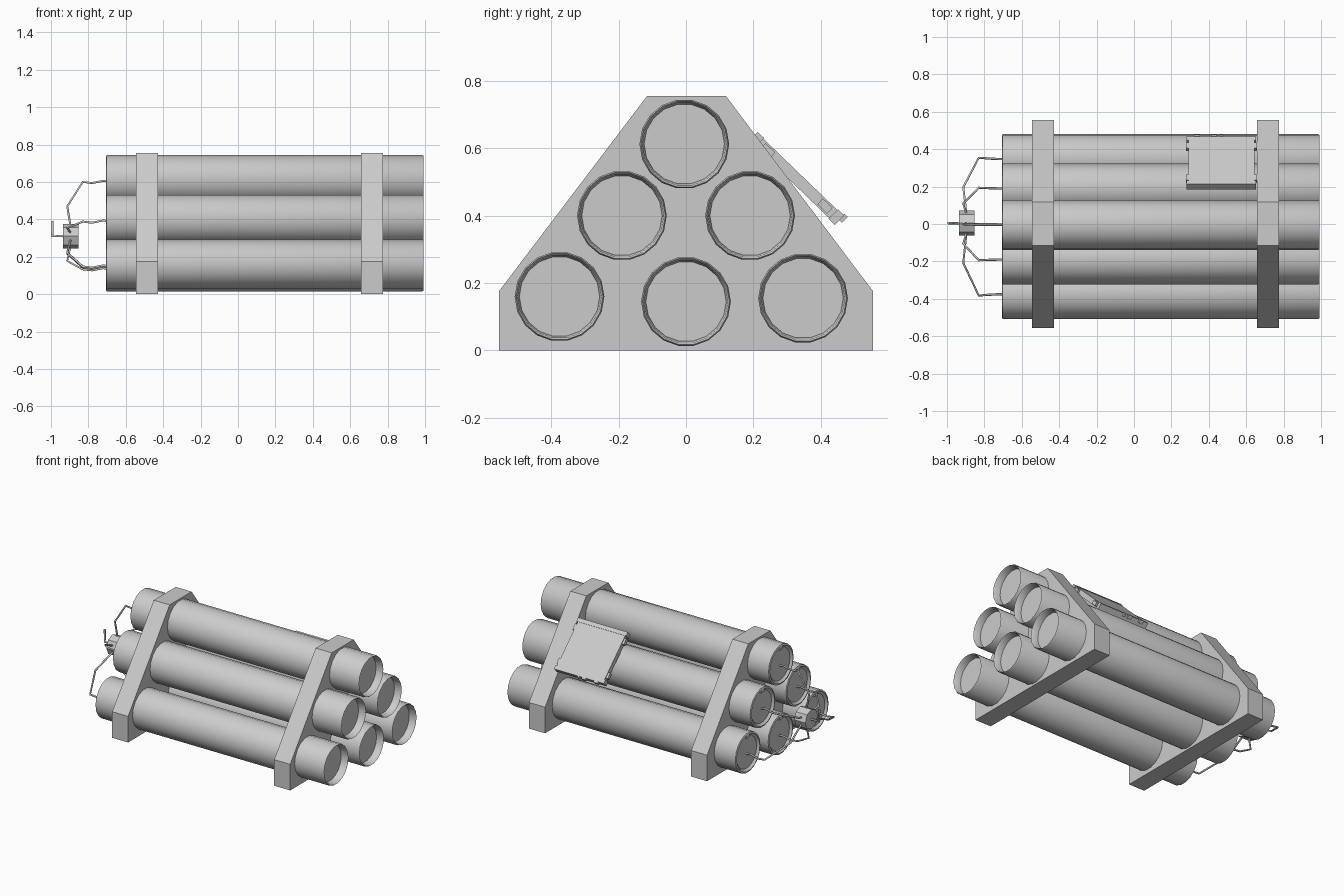
import bpy, bmesh, math
from mathutils import Vector, Matrix

if "Cube" in bpy.data.objects:
    bpy.data.objects.remove(bpy.data.objects["Cube"])

SIDES = 18


def finish(bm, name, smooth=True):
    bmesh.ops.recalc_face_normals(bm, faces=bm.faces)
    me = bpy.data.meshes.new(name)
    bm.to_mesh(me)
    bm.free()
    ob = bpy.data.objects.new(name, me)
    bpy.context.collection.objects.link(ob)
    if smooth:
        bpy.ops.object.select_all(action='DESELECT')
        ob.select_set(True)
        bpy.context.view_layer.objects.active = ob
        bpy.ops.object.shade_smooth_by_angle(angle=math.radians(35))
    return ob


def lathe_x(name, profile, y, z, sides):
    """Revolve (x, radius) rings about an axis parallel to x, capped at both ends."""
    bm = bmesh.new()
    rings = []
    for x, r in profile:
        rings.append([bm.verts.new((x, y + r * math.cos(2 * math.pi * i / sides),
                                    z + r * math.sin(2 * math.pi * i / sides)))
                      for i in range(sides)])
    for a, b in zip(rings, rings[1:]):
        for i in range(sides):
            j = (i + 1) % sides
            bm.faces.new((a[i], a[j], b[j], b[i]))
    bm.faces.new(rings[0])
    bm.faces.new(rings[-1])
    return finish(bm, name)


def wire(name, points, radius=0.006):
    cu = bpy.data.curves.new(name, 'CURVE')
    cu.dimensions = '3D'
    cu.bevel_depth = radius
    cu.bevel_resolution = 1
    cu.use_fill_caps = True
    sp = cu.splines.new('POLY')
    sp.points.add(len(points) - 1)
    for p, co in zip(sp.points, points):
        p.co = (*co, 1)
    ob = bpy.data.objects.new(name, cu)
    bpy.context.collection.objects.link(ob)


# Six tubes: shallow recess at the wire end, deep recess at the other
tubes = [(-0.005, 0.612), (-0.19, 0.40), (0.19, 0.40),
         (-0.375, 0.16), (0.0, 0.145), (0.347, 0.155)]
tube_profile = [(-0.692, 0.108), (-0.70, 0.118), (-0.706, 0.122), (-0.702, 0.133),
                (0.985, 0.133), (0.992, 0.129), (0.985, 0.124), (0.945, 0.119)]
for k, (y, z) in enumerate(tubes):
    lathe_x(f"tube_{k + 1}", tube_profile, y, z, SIDES)

# Two solid end brackets
outline = [(-0.555, 0), (0.555, 0), (0.555, 0.175), (0.118, 0.755),
           (-0.115, 0.755), (-0.555, 0.175)]
for name, x0, x1 in (("rear_bracket", -0.545, -0.427), ("front_bracket", 0.657, 0.776)):
    bm = bmesh.new()
    f = bm.faces.new([bm.verts.new((x0, y, z)) for y, z in outline])
    ext = bmesh.ops.extrude_face_region(bm, geom=[f])
    moved = [v for v in ext['geom'] if isinstance(v, bmesh.types.BMVert)]
    bmesh.ops.translate(bm, verts=moved, vec=(x1 - x0, 0, 0))
    finish(bm, name, smooth=False)

# Wire junction and its bent tail
jy, jz = 0.005, 0.31
lathe_x("junction", [(-0.935, 0.066), (-0.852, 0.066)], jy, jz, 8)
wire("junction_tail", [(-0.93, jy, jz), (-0.992, jy, jz), (-0.992, jy, 0.392)], 0.007)

# One kinked wire from each tube end to the junction
for k, (y, z) in enumerate(tubes):
    hub = Vector((-0.895, jy, jz))
    out = Vector((-0.83, y * 1.02, z - 0.012))
    side = Vector((0, out.y - jy, out.z - jz))
    bend = hub + Vector((-0.018, 0, 0)) + side * (0.55 if side.length > 0.2 else 0.75)
    wire(f"wire_{k + 1}", [(-0.685, y, z - 0.012), (-0.72, y, z - 0.006),
                           (-0.78, y * 1.01, z - 0.018), out, bend,
                           hub + side.normalized() * 0.05])
    # Folded paper tab on the tube rim
    bm = bmesh.new()
    bmesh.ops.create_cube(bm, size=1, matrix=Matrix.Translation((-0.694, y, z + 0.112))
                          @ Matrix.Diagonal((0.02, 0.03, 0.025, 1)))
    finish(bm, f"rim_tab_{k + 1}", smooth=False)

# Control panel lying on the +y slope; local axes: x, down-slope, outward
u = Vector((0, 0.72, -0.694)).normalized()
n = Vector((0, 0.694, 0.72)).normalized()
centre = Vector((0.467, 0.327, 0.510))
frame = Matrix(((1, 0, 0, centre.x), (0, u.y, n.y, centre.y),
                (0, u.z, n.z, centre.z), (0, 0, 0, 1)))


def panel_part(name, loc, size):
    bm = bmesh.new()
    bmesh.ops.create_cube(bm, size=1, matrix=frame @ Matrix.Translation(loc)
                          @ Matrix.Diagonal((*size, 1)))
    finish(bm, name, smooth=False)


panel_part("panel_body", (0, 0, 0), (0.352, 0.33, 0.034))
for s, label in ((-1, "upper"), (1, "lower")):
    panel_part(f"panel_{label}_rail", (0, s * 0.165, 0), (0.37, 0.026, 0.04))
    for t, end in ((-1, "left"), (1, "right")):
        panel_part(f"panel_{label}_{end}_clip", (t * 0.18, s * 0.118, 0), (0.02, 0.04, 0.024))
for k, bx in enumerate((-0.13, -0.04, 0.0)):
    w = 0.03 if k < 2 else 0.012
    panel_part(f"panel_button_{k + 1}", (bx, 0.182, 0.012), (w, 0.014, 0.024))
